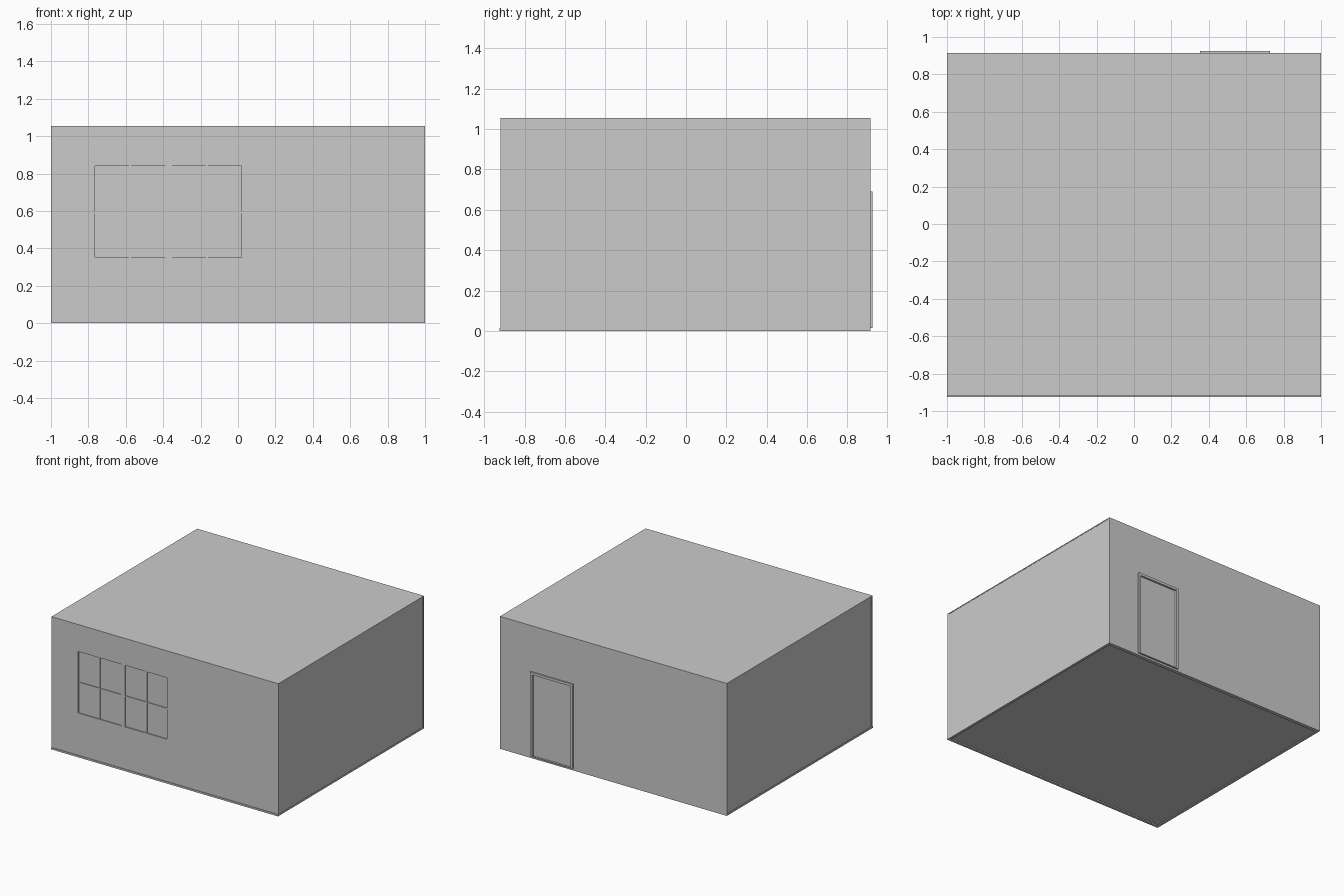
import bpy

if "Cube" in bpy.data.objects:
    bpy.data.objects.remove(bpy.data.objects["Cube"])


def box(name, x, y, z):
    """Box from (min, max) pairs on each axis."""
    bpy.ops.mesh.primitive_cube_add(size=1)
    ob = bpy.context.object
    ob.name = name
    ob.location = [(a + b) / 2 for a, b in (x, y, z)]
    ob.scale = [b - a for a, b in (x, y, z)]
    bpy.ops.object.transform_apply(location=True, rotation=True, scale=True)
    return ob


def cut(target, x, y, z):
    """Cut a rectangular opening."""
    cutter = box("cutter", x, y, z)
    mod = target.modifiers.new("opening", "BOOLEAN")
    mod.operation = "DIFFERENCE"
    mod.solver = "EXACT"
    mod.object = cutter
    bpy.context.view_layer.objects.active = target
    bpy.ops.object.modifier_apply(modifier=mod.name)
    bpy.data.objects.remove(cutter, do_unlink=True)


H = 1.055

# Floor and ceiling
box("floor", (-0.985, 0.985), (-0.90, 0.90), (0.006, 0.016))
box("ceiling", (-1, 1), (-0.918, 0.90), (H - 0.008, H))

# Side walls
box("left_wall", (-0.996, -0.984), (-0.905, 0.90), (0.004, H - 0.008))
box("right_wall", (0.986, 0.998), (-0.905, 0.90), (0.004, H - 0.008))

# Front wall with window opening
front = box("front_wall", (-1, 1), (-0.92, -0.905), (0, H))
cut(front, (-0.765, 0.02), (-1, -0.8), (0.35, 0.84))

# Back wall with door opening
back = box("back_wall", (-1, 1), (0.90, 0.914), (0, H))
cut(back, (0.372, 0.708), (0.8, 1), (0.02, 0.67))

# Base trim round the outside
box("front_base_trim", (-1, 1), (-0.925, -0.918), (0, 0.014))
for s, side in ((-1, "left"), (1, "right")):
    box(side + "_base_trim", sorted((s * 0.98, s * 1.0)), (-0.918, 0.90), (0, 0.014))
box("back_base_trim", (-0.98, 0.98), (0.885, 0.90), (0, 0.014))

# Window: glass, centre mullion and glazing bars
box("window_glass", (-0.765, 0.02), (-0.911, -0.907), (0.35, 0.84))
box("window_mullion", (-0.39, -0.353), (-0.919, -0.905), (0.35, 0.84))
for i, (a, b) in enumerate(((-0.765, -0.39), (-0.353, 0.02))):
    mid = (a + b) / 2
    box(f"vertical_bar_{i}", (mid - 0.005, mid + 0.005), (-0.918, -0.906), (0.35, 0.84))
    box(f"horizontal_bar_{i}", (a, b), (-0.917, -0.906), (0.586, 0.596))

# Door leaf and raised frame
box("door", (0.372, 0.708), (0.902, 0.910), (0.02, 0.67))
frame = box("door_frame", (0.353, 0.727), (0.908, 0.925), (0.015, 0.69))
cut(frame, (0.372, 0.708), (0.8, 1), (0.02, 0.67))
